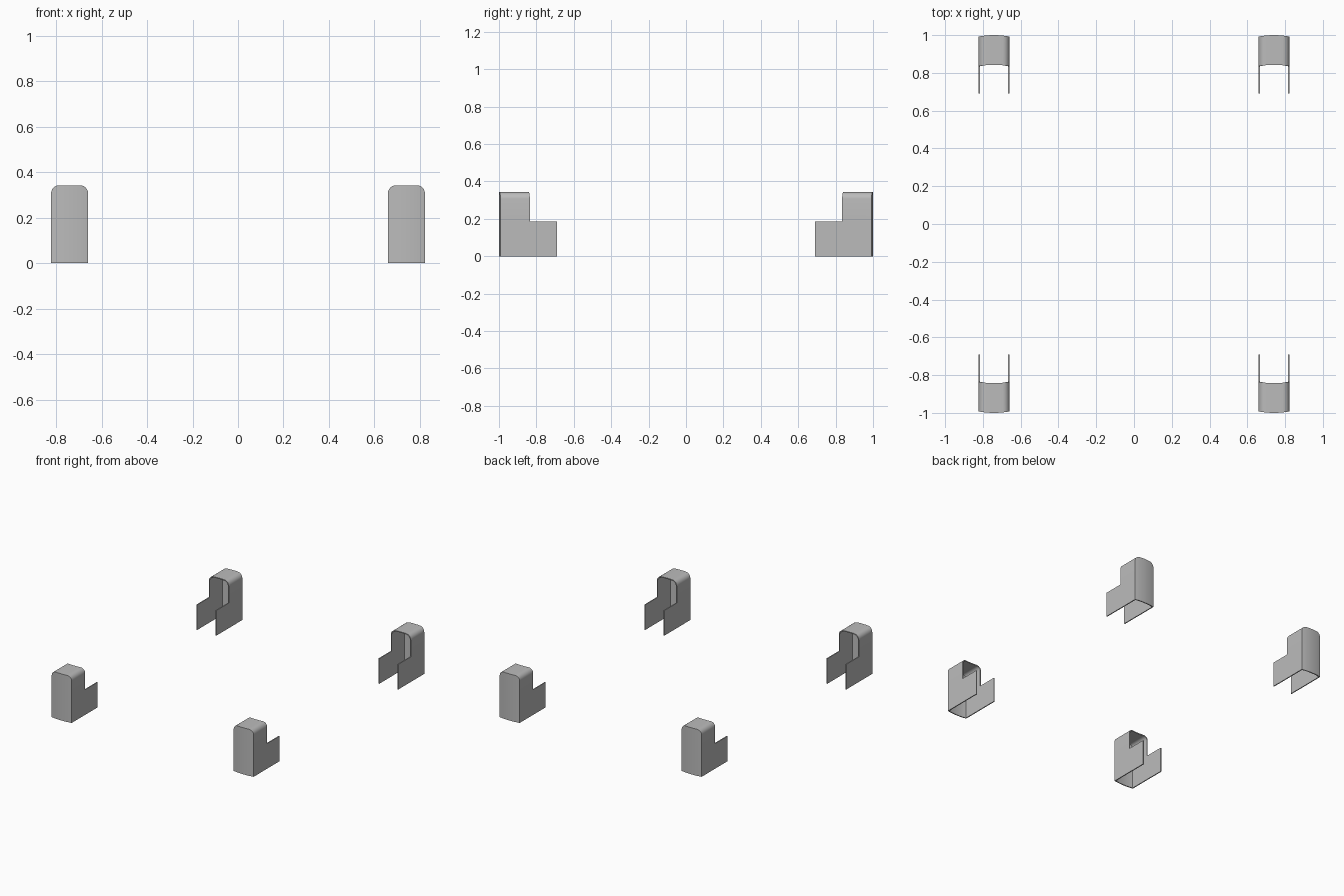
import bpy, bmesh, math

cube = bpy.data.objects.get("Cube")
if cube:
    bpy.data.objects.remove(cube, do_unlink=True)

grey = bpy.data.materials.new("plain grey")
grey.use_nodes = True
grey.diffuse_color = (0.5, 0.5, 0.5, 1)
grey.node_tree.nodes["Principled BSDF"].inputs["Base Color"].default_value = (0.5, 0.5, 0.5, 1)

CENTRE_X, HALF_W, HEIGHT, STEP_Z = 0.741, 0.0815, 0.343, 0.185
RADIUS, BOW, SHEET = 0.036, 0.008, 0.007
OUTER_Y, MOUTH_Y, TAB_Y = -1.0, -0.835, -0.69


def roof_outline():
    """Rounded roof section from one side wall to the other, as (x, z)."""
    left = []
    for i in range(7):
        a = math.pi / 2 * i / 6
        left.append((-HALF_W + RADIUS * (1 - math.cos(a)),
                     HEIGHT - RADIUS * (1 - math.sin(a))))
    flat = [(x * (HALF_W - RADIUS), HEIGHT) for x in (-0.5, 0, 0.5)]
    return left + flat + [(-x, z) for x, z in reversed(left)]


def corner_guard(name, sx, sy):
    bm = bmesh.new()

    def face(*points):
        bm.faces.new([bm.verts.new((sx * (CENTRE_X + x), sy * y, z)) for x, y, z in points])

    def bow(x):
        return BOW * (x / HALF_W) ** 2

    def end(x):
        return OUTER_Y + bow(x)

    def mouth(x):
        return MOUTH_Y - BOW + bow(x)

    outline = roof_outline()
    for (x0, z0), (x1, z1) in zip(outline, outline[1:]):
        # Roof strip
        face((x0, end(x0), z0), (x1, end(x1), z1), (x1, mouth(x1), z1), (x0, mouth(x0), z0))
        # Bowed end panel, split at the step height
        face((x0, end(x0), STEP_Z), (x1, end(x1), STEP_Z), (x1, end(x1), z1), (x0, end(x0), z0))
        face((x0, end(x0), 0), (x1, end(x1), 0), (x1, end(x1), STEP_Z), (x0, end(x0), STEP_Z))

    # Side walls with the low tabs
    shoulder = HEIGHT - RADIUS
    for x in (-HALF_W, HALF_W):
        y0, y1 = end(x), mouth(x)
        face((x, y0, STEP_Z), (x, y1, STEP_Z), (x, y1, shoulder), (x, y0, shoulder))
        face((x, y0, 0), (x, y1, 0), (x, y1, STEP_Z), (x, y0, STEP_Z))
        face((x, y1, 0), (x, TAB_Y, 0), (x, TAB_Y, STEP_Z), (x, y1, STEP_Z))

    bmesh.ops.remove_doubles(bm, verts=bm.verts, dist=0.0001)
    bmesh.ops.recalc_face_normals(bm, faces=bm.faces)
    bm.normal_update()
    if sum(f.normal.z * f.calc_area() for f in bm.faces) < 0:
        bmesh.ops.reverse_faces(bm, faces=bm.faces)

    mesh = bpy.data.meshes.new(name)
    bm.to_mesh(mesh)
    bm.free()
    mesh.materials.append(grey)
    obj = bpy.data.objects.new(name, mesh)
    bpy.context.collection.objects.link(obj)

    # Sheet thickness grows inward
    solid = obj.modifiers.new("thickness", 'SOLIDIFY')
    solid.thickness = SHEET
    solid.offset = -1
    solid.use_even_offset = True
    bpy.ops.object.select_all(action='DESELECT')
    bpy.context.view_layer.objects.active = obj
    obj.select_set(True)
    bpy.ops.object.modifier_apply(modifier=solid.name)
    bpy.ops.object.shade_smooth_by_angle(angle=math.radians(30))


for side, sx in (("left", 1), ("right", -1)):
    for place, sy in (("front", 1), ("back", -1)):
        corner_guard(f"{place}_{side}_corner_guard", sx, sy)
